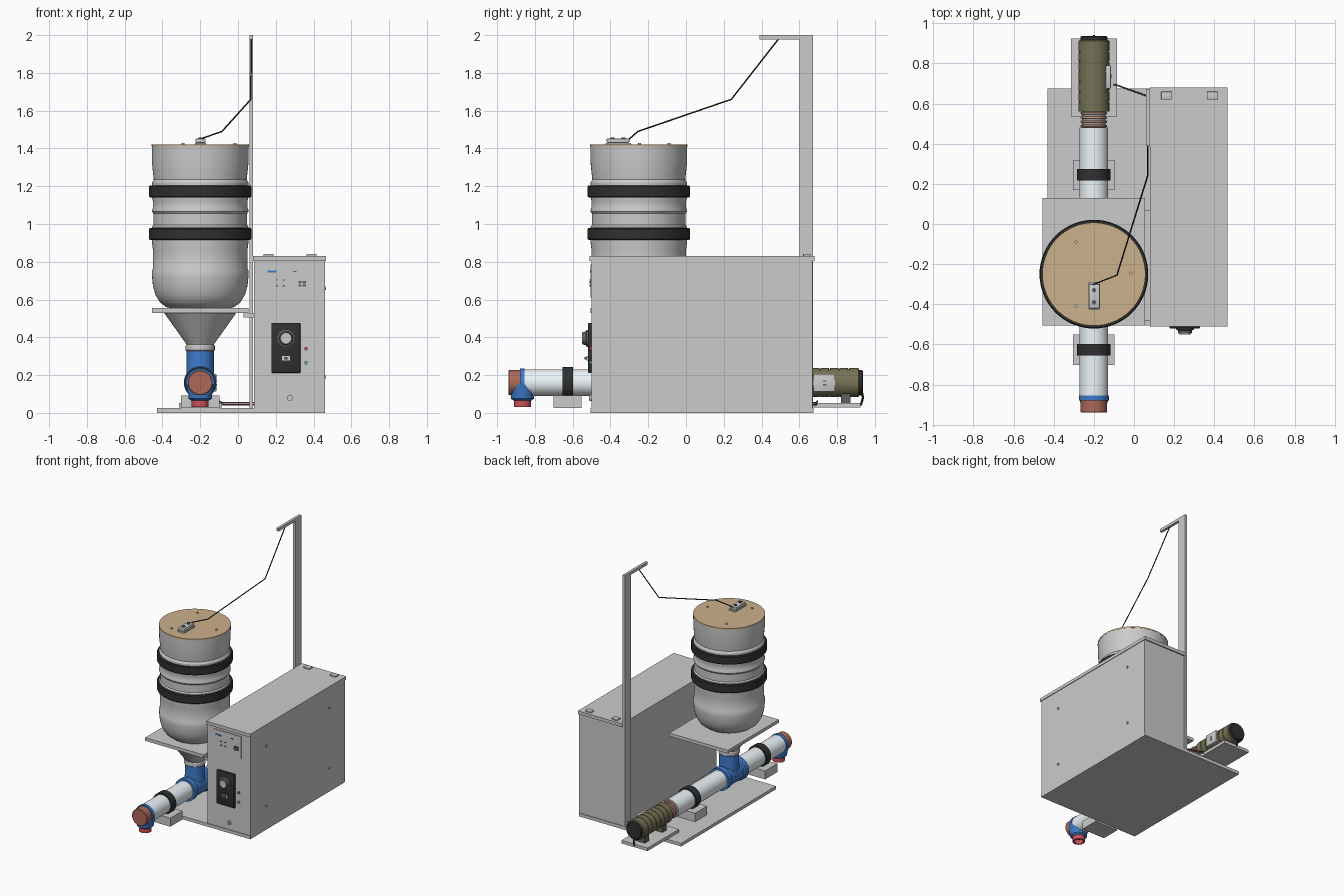
import bpy, bmesh, math
from mathutils import Vector, Matrix

if "Cube" in bpy.data.objects:
    bpy.data.objects.remove(bpy.data.objects["Cube"])

MATS = {}
COLOURS = dict(black=(.03, .03, .03), blue=(.05, .2, .6), tan=(.6, .44, .26), white=(.85, .92, .96),
               brick=(.42, .14, .1), red=(.6, .08, .1), olive=(.18, .17, .09), copper=(.6, .36, .26),
               green=(.1, .5, .2), dark=(.12, .12, .12), light=(.62, .63, .64))


def finish(name, bm, col=None):
    me = bpy.data.meshes.new(name)
    bmesh.ops.recalc_face_normals(bm, faces=bm.faces)
    bm.to_mesh(me)
    bm.free()
    me.shade_smooth()
    me.set_sharp_from_angle(angle=math.radians(30))
    ob = bpy.data.objects.new(name, me)
    bpy.context.collection.objects.link(ob)
    if col:
        if col not in MATS:
            MATS[col] = bpy.data.materials.new(col)
            MATS[col].diffuse_color = (*COLOURS[col], 1)
        me.materials.append(MATS[col])
    return ob


def box(name, x, y, z, col=None, bevel=0):
    """Box from (min, max) pairs."""
    bm = bmesh.new()
    bmesh.ops.create_cube(bm, size=1)
    for v in bm.verts:
        for i, r in enumerate((x, y, z)):
            v.co[i] = r[0] if v.co[i] < 0 else r[1]
    if bevel:
        bmesh.ops.bevel(bm, geom=bm.edges[:], offset=bevel, segments=2, affect='EDGES', profile=.5)
    return finish(name, bm, col)


def lathe(name, centre, axis, prof, col=None, n=48):
    """Spin a (radius, height) profile round an axis; heights are world coordinates along it."""
    bm = bmesh.new()
    rings = []
    k = 'xyz'.index(axis)
    for r, h in prof:
        ring = []
        for i in range(n):
            a = 2 * math.pi * i / n
            p = [r * math.cos(a), r * math.sin(a)]
            p = [p[0] + centre[0], p[1] + centre[1]]
            p.insert(k, h)
            ring.append(bm.verts.new(p))
        rings.append(ring)
    for a, b in zip(rings, rings[1:]):
        for i in range(n):
            j = (i + 1) % n
            bm.faces.new((a[i], a[j], b[j], b[i]))
    bm.faces.new(rings[0])
    bm.faces.new(rings[-1])
    return finish(name, bm, col)


def cyl(name, centre, axis, r, a, b, col=None, n=48):
    return lathe(name, centre, axis, [(r, a), (r, b)], col, n)


def tube(name, pts, r, col):
    cu = bpy.data.curves.new(name, 'CURVE')
    cu.dimensions = '3D'
    cu.bevel_depth = r
    cu.bevel_resolution = 2
    cu.use_fill_caps = True
    s = cu.splines.new('POLY')
    s.points.add(len(pts) - 1)
    for p, q in zip(s.points, pts):
        p.co = (*q, 1)
    tmp = bpy.data.objects.new(name, cu)
    me = bpy.data.meshes.new_from_object(tmp)
    bm = bmesh.new()
    bm.from_mesh(me)
    bpy.data.objects.remove(tmp)
    return finish(name, bm, col)


# Base, cabinet, mast and shelf
box("base_plate", (-.43, .46), (-.505, .675), (0, .025))
box("cabinet", (.085, .46), (-.5, .67), (.025, .807))
box("cabinet_lid", (.08, .465), (-.51, .68), (.805, .83))
box("mast", (.06, .08), (.6, .672), (.025, 2))
box("mast_arm", (.06, .08), (.39, .6), (1.977, 2))
box("shelf", (-.455, .055), (-.505, .13), (.53, .555))
box("shelf_bracket", (.03, .085), (-.48, .07), (.505, .53))
for x in (.135, .363):
    box("lid_vent", (x, x + .053), (.62, .66), (.83, .842), bevel=.003)
for y in (-.31, .475):
    for z in (.19, .66):
        cyl("side_screw", (y, z), 'x', .009, .455, .467, None, 16)

# Control panel on the cabinet front
box("display_panel", (.14, .38), (-.506, -.499), (.61, .785), 'light')
box("display_blue_strip", (.157, .205), (-.509, -.505), (.743, .753), 'blue')
box("display_small_strip", (.29, .31), (-.508, -.505), (.745, .752), 'dark')
for i in range(2):
    for j in range(2):
        box("keypad_button", (.32 + i * .022, .337 + i * .022), (-.512, -.505),
            (.668 + j * .018, .681 + j * .018), 'dark')
        box("small_button", (.2 + i * .035, .213 + i * .035), (-.51, -.505),
            (.67 + j * .03, .677 + j * .03), 'dark')
box("drive_panel", (.177, .33), (-.52, -.499), (.212, .477), 'black', .004)
lathe("drive_knob", (.254, .395), 'y', [(.045, -.52), (.045, -.526), (.036, -.53), (.033, -.547)], 'dark')
cyl("knob_cap", (.254, .395), 'y', .027, -.53, -.55)
box("rocker_switch", (.233, .275), (-.526, -.52), (.278, .3), 'light')
box("rocker_lever", (.246, .262), (-.538, -.525), (.283, .295), 'dark')
cyl("red_lamp", (.36, .34), 'y', .009, -.511, -.499, 'red', 16)
cyl("green_lamp", (.36, .265), 'y', .009, -.511, -.499, 'green', 16)
cyl("cable_gland", (.275, .08), 'y', .016, -.51, -.499, None, 20)
cyl("gland_core", (.275, .08), 'y', .009, -.514, -.505, 'light', 16)

# Drum with hoops and lid
D = (-.2, -.25)
lathe("drum", D, 'z', [
    (.15, .553), (.18, .56), (.213, .585), (.237, .625), (.25, .67), (.255, .72), (.255, .755), (.25, .765),
    (.25, .86), (.255, .9), (.255, .985), (.248, .995), (.248, 1.055), (.255, 1.065), (.255, 1.075),
    (.25, 1.085), (.25, 1.12), (.255, 1.14), (.255, 1.22), (.246, 1.235), (.25, 1.27), (.255, 1.32),
    (.256, 1.41)], None, 64)
for z in (.915, 1.14):
    lathe("drum_hoop", D, 'z', [(.25, z), (.266, z), (.271, z + .006), (.271, z + .058),
                                (.266, z + .065), (.25, z + .065)], 'black', 64)
cyl("drum_lid", D, 'z', .257, 1.409, 1.42, 'tan', 64)
for x, y in ((-.29, -.09), (-.015, -.245), (-.29, -.41)):
    cyl("lid_screw", (x, y), 'z', .008, 1.42, 1.428, None, 16)

# Level sensor and its hanging cable
box("sensor_foot", (-.227, -.17), (-.425, -.29), (1.42, 1.43))
box("sensor_body", (-.225, -.172), (-.42, -.3), (1.43, 1.452), None, .004)
for y in (-.39, -.33):
    cyl("sensor_bolt", (-.199, y), 'z', .011, 1.45, 1.458, 'dark', 16)
tube("sensor_cable", [(-.2, -.32, 1.445), (-.2, -.3, 1.45), (-.085, -.255, 1.49), (.068, .24, 1.66),
                      (.07, .49, 1.98)], .004, 'black')

# Hopper and feed tee
lathe("hopper_cone", D, 'z', [(.188, .532), (.188, .525), (.072, .362), (.072, .33)])
lathe("hopper_collar", D, 'z', [(.074, .328), (.077, .332), (.077, .356), (.074, .361)])
lathe("tee_neck", D, 'z', [(.073, .16), (.073, .225), (.072, .25), (.072, .332)], 'blue')
P = (-.2, .16)
lathe("tee_body", P, 'y', [(.087, -.375), (.087, -.335), (.078, -.325), (.078, -.175), (.087, -.165),
                           (.087, -.125)], 'blue')

# Auger pipe, clamps and supports
cyl("auger_pipe", P, 'y', .071, -.865, .48, 'white')
lathe("pipe_end_cap", P, 'y', [(.066, -.86), (.066, -.937), (.062, -.94)], 'brick')
for y in (-.627, .245):
    lathe("pipe_clamp", P, 'y', [(.07, y - .028), (.083, y - .028), (.083, y + .028), (.07, y + .028)], 'black')
    box("pipe_support", (-.303, -.098), (y - .075, y + .075), (.025, .092))

# Discharge spout
O = (-.2, -.866)
lathe("spout_cone", O, 'z', [(.072, .15), (.07, .12), (.062, .095), (.061, .075), (.047, .065)], 'blue')
lathe("spout_saddle", P, 'y', [(.071, -.88), (.075, -.88), (.075, -.855), (.071, -.855)], 'blue')
lathe("spout_nozzle", O, 'z', [(.045, .08), (.045, .03), (.034, .03), (.034, .07)], 'red')

# Coupling and motor
cyl("coupling_core", P, 'y', .058, .475, .565, 'light')
for i in range(4):
    y = .482 + i * .021
    lathe("coupling_ring", P, 'y', [(.058, y), (.066, y + .003), (.066, y + .011), (.058, y + .014)], 'copper')
prof = [(.06, .56), (.077, .56)]
for i in range(1, 7):
    y = .56 + i * .05
    prof += [(.077, y - .003), (.073, y - .003), (.073, y + .003), (.077, y + .003)]
lathe("motor_body", P, 'y', prof + [(.077, .912), (.07, .917)], 'olive')
lathe("motor_end_cap", P, 'y', [(.067, .91), (.067, .932), (.06, .938)], 'black')
box("motor_plate", (-.313, -.085), (.535, .925), (.028, .052))
for y in (.6, .82):
    box("motor_foot", (-.25, -.15), (y, y + .05), (.05, .1), 'dark')
box("motor_terminal_box", (-.15, -.115), (.675, .79), (.112, .207), 'light', .004)
for z in (.145, .165):
    box("terminal_mark", (-.116, -.112), (.725, .745), (z, z + .007), 'dark')
tube("motor_cord", [(-.2, .93, .12), (-.2, .937, .08), (-.2, .925, .04)], .006, 'black')

# Motor supply wires to the cabinet
for dz, c in ((0, 'red'), (.009, 'dark')):
    tube("motor_wire", [(-.1, .695, .053 + dz), (-.08, .69, .044 + dz), (.06, .64, .044 + dz),
                        (.09, .63, .044 + dz)], .004, c)

for m in bpy.data.materials:
    if m.users and not m.is_grease_pencil:
        m.use_nodes = True
        m.node_tree.nodes["Principled BSDF"].inputs["Base Color"].default_value = m.diffuse_color
